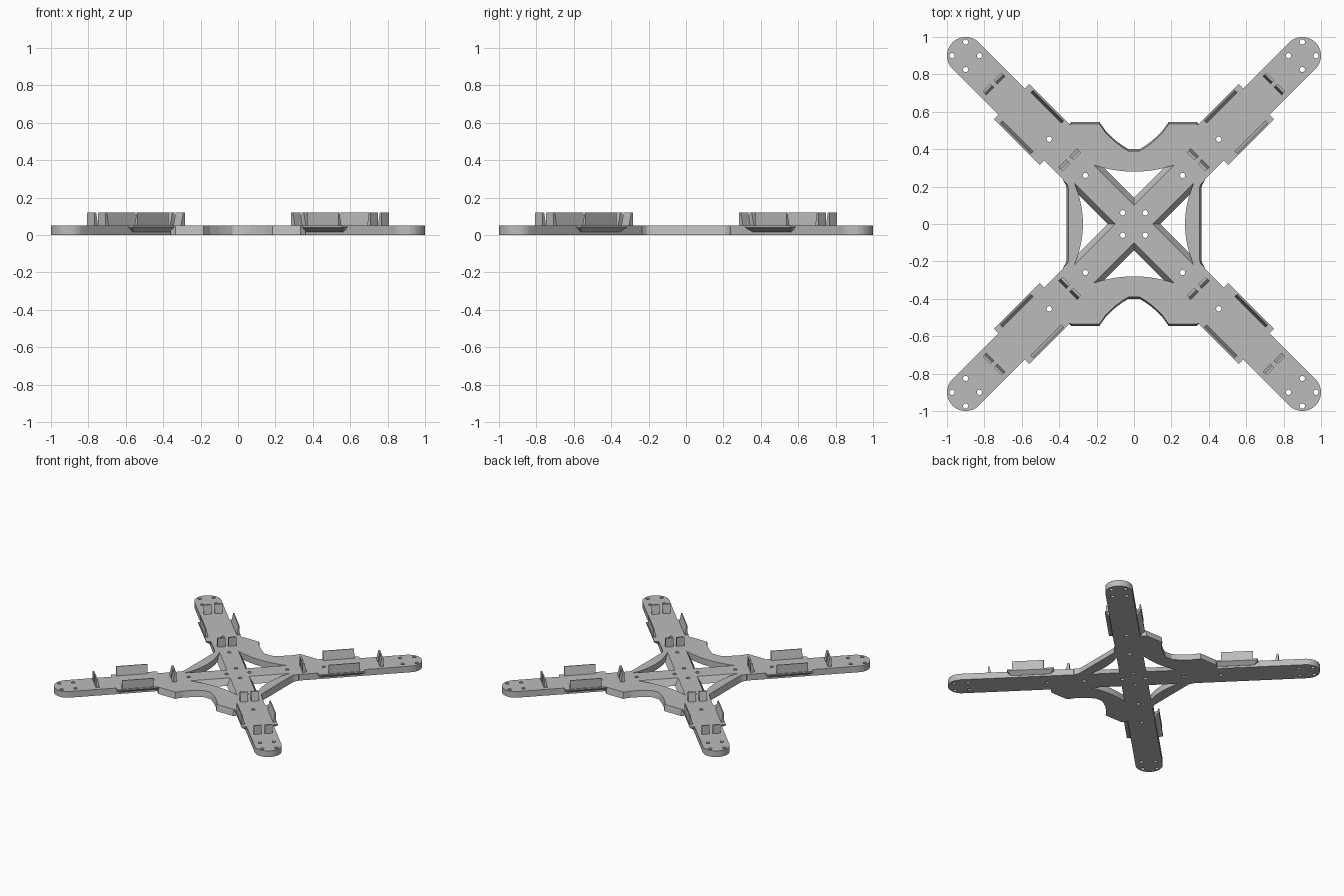
import bpy, bmesh, math
from mathutils import Vector

if "Cube" in bpy.data.objects:
    bpy.data.objects.remove(bpy.data.objects["Cube"], do_unlink=True)

grey = bpy.data.materials.new("matte grey")
grey.use_nodes = True
grey.diffuse_color = (0.5, 0.5, 0.5, 1)
grey.node_tree.nodes["Principled BSDF"].inputs["Base Color"].default_value = (0.5, 0.5, 0.5, 1)

TOP = 0.05
QUADRANTS = [45, 135, 225, 315]


def loft(name, layers):
    """Solid through stacked loops, each given as (height, [(x, y), ...])."""
    bm = bmesh.new()
    rings = [[bm.verts.new((x, y, z)) for x, y in loop] for z, loop in layers]
    n = len(rings[0])
    bm.faces.new(rings[0])
    bm.faces.new(rings[-1])
    for low, high in zip(rings, rings[1:]):
        for i in range(n):
            j = (i + 1) % n
            bm.faces.new((low[i], low[j], high[j], high[i]))
    bmesh.ops.recalc_face_normals(bm, faces=bm.faces)
    mesh = bpy.data.meshes.new(name)
    bm.to_mesh(mesh)
    bm.free()
    mesh.materials.append(grey)
    obj = bpy.data.objects.new(name, mesh)
    bpy.context.collection.objects.link(obj)
    return obj


def turn(loop, degrees):
    c, s = math.cos(math.radians(degrees)), math.sin(math.radians(degrees))
    return [(c * x - s * y, s * x + c * y) for x, y in loop]


def circle(cx, cy, r, n=20):
    return [(cx + r * math.cos(math.tau * i / n), cy + r * math.sin(math.tau * i / n)) for i in range(n)]


def box(u0, u1, v0, v1, side=1):
    return [(u0, v0 * side), (u1, v0 * side), (u1, v1 * side), (u0, v1 * side)]


def combine(target, tool, operation):
    mod = target.modifiers.new(operation.lower(), "BOOLEAN")
    mod.operation, mod.solver, mod.object = operation, "EXACT", tool
    bpy.context.view_layer.objects.active = target
    bpy.ops.object.modifier_apply(modifier=mod.name)
    bpy.data.objects.remove(tool, do_unlink=True)


# Central frame with a slight draft on its rim
def frame_loop(inset):
    quarter = [(0.36, 0.19), (0.365, 0.21), (0.38, 0.235), (0.36, 0.52), (0.335, 0.545),
               (0.185, 0.545), (0.15, 0.495), (0.1, 0.448), (0.065, 0.422), (0.03, 0.4)]
    quarter = [(x - (inset if y < 0.22 else 0), y - (inset if x < 0.34 and y > 0.3 else 0))
               for x, y in quarter]
    half = quarter + [(-x, y) for x, y in reversed(quarter)]
    return half + [(-x, -y) for x, y in half]


plate = loft("x_frame_plate", [(0, frame_loop(0)), (TOP, frame_loop(0.01))])

# Crossed arms with round tips
reach = 0.9 * math.sqrt(2)
tip = [(reach + 0.1 * math.cos(a), 0.1 * math.sin(a))
       for a in (math.pi * (i / 16 - 0.5) for i in range(17))]
arm = tip + [(-x, -y) for x, y in tip]
for angle in QUADRANTS[:2]:
    loop = turn(arm, angle)
    combine(plate, loft("arm", [(0, loop), (TOP, loop)]), "UNION")


# Four windows, sloping along the arms and bowed along the frame
def window_loop(apex, base, bow):
    w = (1 - math.sqrt(1 - 4 * bow * (base - apex))) / (2 * bow)
    arc = [(base + bow * (w * t / 8) ** 2, w * t / 8) for t in range(-8, 9)]
    return [(apex, 0)] + arc


for angle in (0, 90, 180, 270):
    base, bow = (0.28, 0.75) if angle % 180 else (0.273, 0.95)
    layers = [(z, turn(window_loop(0.14 - 0.8 * z, base, bow), angle)) for z in (-0.01, TOP + 0.01)]
    combine(plate, loft("window_cutter", layers), "DIFFERENCE")

# Screw holes along each arm and around each tip
diag = math.sqrt(2)
spots = [(d * diag, 0) for d in (0.06, 0.26, 0.453)]
spots += [(reach + s * 0.052, t * 0.052) for s in (-1, 1) for t in (-1, 1)]
for angle in QUADRANTS:
    for u, v in spots:
        loop = turn(circle(u, v, 0.014), angle)
        combine(plate, loft("hole_cutter", [(-0.01, loop), (TOP + 0.01, loop)]), "DIFFERENCE")

# Side tabs, holding walls and clips on every arm
names = ["back_left", "back_right", "front_right", "front_left"]
for angle, corner in zip(QUADRANTS, names):
    def part(name, layers):
        return loft(f"{corner}_{name}", [(z, turn(loop, angle)) for z, loop in layers])

    for side, label in ((1, "a"), (-1, "b")):
        outer = box(0.58, 0.926, 0.09, 0.134, side)
        part(f"side_tab_{label}", [(0.015, box(0.61, 0.896, 0.09, 0.101, side)),
                                   (0.04, outer), (TOP, outer)])
        part(f"holding_wall_{label}", [(TOP - 0.005, box(0.655, 0.888, 0.105, 0.128, side)),
                                       (0.12, box(0.655, 0.888, 0.121, 0.128, side))])
        part(f"inner_clip_{label}", [(TOP - 0.005, box(0.47, 0.502, 0.012, 0.07, side)),
                                     (0.12, box(0.47, 0.484, 0.012, 0.07, side))])
        part(f"outer_clip_{label}", [(TOP - 0.005, box(1.045, 1.072, 0.012, 0.07, side)),
                                     (0.12, box(1.06, 1.072, 0.012, 0.07, side))])
